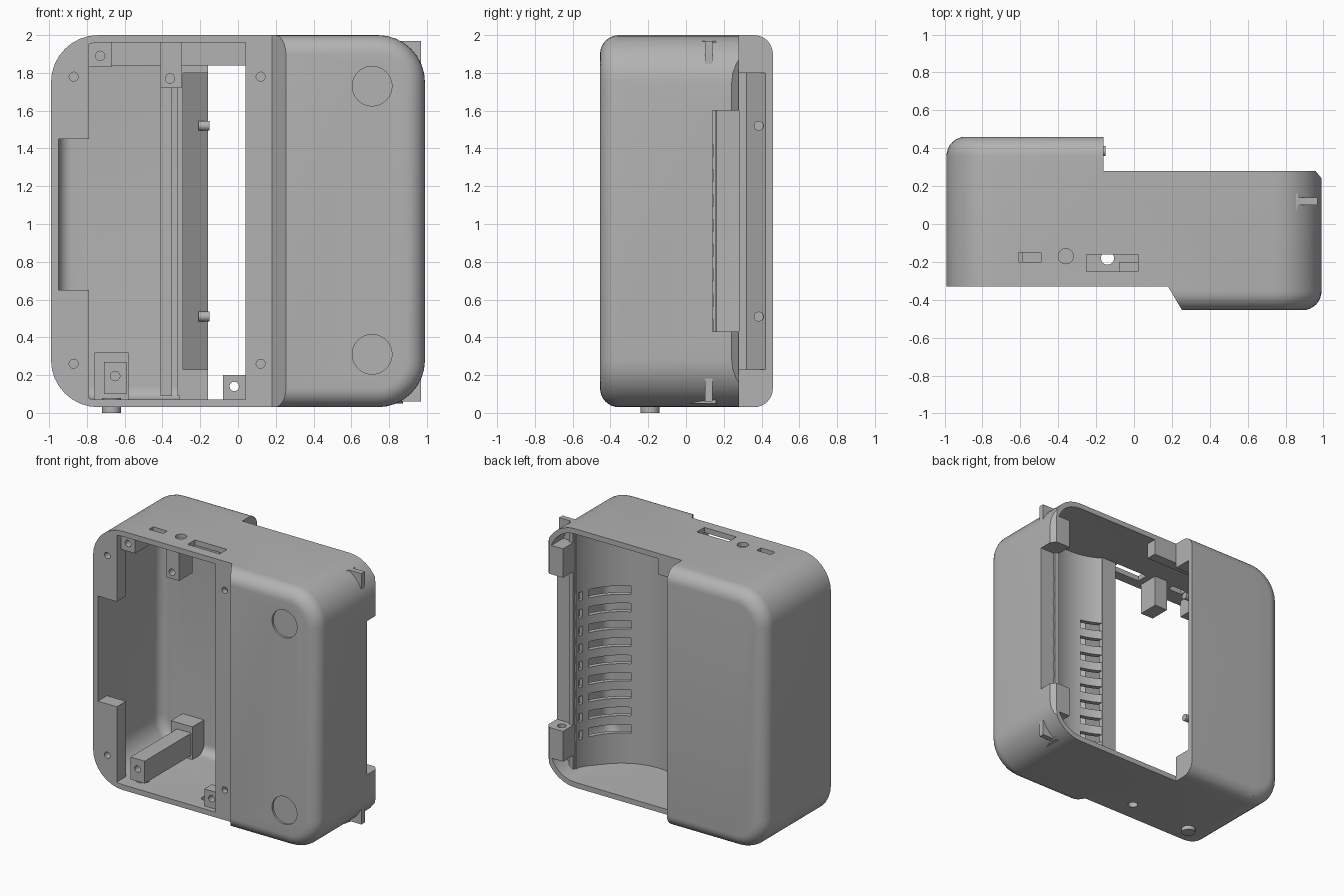
import bpy, bmesh
from math import sin, cos, pi, radians

cube = bpy.data.objects.get("Cube")
if cube:
    bpy.data.objects.remove(cube, do_unlink=True)

grey = bpy.data.materials.new("plain grey")
grey.use_nodes = True
grey.diffuse_color = (0.45, 0.45, 0.45, 1)
grey.node_tree.nodes["Principled BSDF"].inputs["Base Color"].default_value = (0.45, 0.45, 0.45, 1)


def make(name, bm):
    bmesh.ops.recalc_face_normals(bm, faces=bm.faces)
    me = bpy.data.meshes.new(name)
    bm.to_mesh(me)
    bm.free()
    me.materials.append(grey)
    ob = bpy.data.objects.new(name, me)
    bpy.context.collection.objects.link(ob)
    return ob


def loft(name, loops):
    """Skin a stack of matching closed loops and cap both ends."""
    bm = bmesh.new()
    rows = [[bm.verts.new(p) for p in loop] for loop in loops]
    n = len(rows[0])
    for a, b in zip(rows, rows[1:]):
        for i in range(n):
            j = (i + 1) % n
            bm.faces.new((a[i], a[j], b[j], b[i]))
    bm.faces.new(rows[0])
    bm.faces.new(rows[-1][::-1])
    return make(name, bm)


def prism(name, outline, z0, z1):
    return loft(name, [[(x, y, z) for x, y in outline] for z in (z0, z1)])


def box(name, x0, x1, y0, y1, z0, z1):
    return prism(name, [(x0, y0), (x1, y0), (x1, y1), (x0, y1)], z0, z1)


def cyl(name, centre, r, half, axis="Z", sides=24):
    def point(a, t):
        u, v = r * cos(a), r * sin(a)
        d = {"X": (t, u, v), "Y": (u, t, v), "Z": (u, v, t)}[axis]
        return tuple(c + e for c, e in zip(centre, d))
    return loft(name, [[point(2 * pi * i / sides, t) for i in range(sides)]
                       for t in (-half, half)])


def rounded_slab(name, x, z0, z1, y0, y1, r, fillet, steps=8):
    def loop(y, inset):
        rr, pts = r - inset, []
        for q, (sx, top) in enumerate([(1, 1), (-1, 1), (-1, 0), (1, 0)]):
            cx, cz = sx * (x - r), (z1 - r) if top else (z0 + r)
            for k in range(steps + 1):
                a = (q + k / steps) * pi / 2
                pts.append((cx + rr * cos(a), y, cz + rr * sin(a)))
        return pts
    front = [(fillet * (1 - cos(k / steps * pi / 2)), fillet * (1 - sin(k / steps * pi / 2)))
             for k in range(steps + 1)]
    loops = [loop(y0 + dy, fillet - fillet * sin(pi / 2 * k / steps))
             for k, (dy, _) in enumerate(front)]
    loops += [loop(y1 - dy, fillet - fillet * sin(pi / 2 * k / steps))
              for k, (dy, _) in reversed(list(enumerate(front)))]
    return loft(name, loops)


def cut(target, *cutters):
    for c in cutters:
        m = target.modifiers.new("cut", "BOOLEAN")
        m.operation, m.solver, m.object = "DIFFERENCE", "EXACT", c
        bpy.context.view_layer.objects.active = target
        bpy.ops.object.modifier_apply(modifier=m.name)
        bpy.data.objects.remove(c, do_unlink=True)


def smooth(ob):
    bpy.ops.object.select_all(action="DESELECT")
    ob.select_set(True)
    bpy.context.view_layer.objects.active = ob
    bpy.ops.object.shade_smooth_by_angle(angle=radians(30))


# Cavity, leaving the front lips solid
cavity = rounded_slab("cavity", 0.95, 0.07, 1.96, -0.41, 0.42, 0.21, 0.07)
cut(cavity,
    prism("front_guard", [(0.04, -0.6), (0.04, -0.29), (0.21, -0.29), (0.30, -0.45), (0.30, -0.6)], 0, 2.1),
    box("lip_guard_low", -1.1, -0.79, -0.6, -0.22, 0, 0.65),
    box("lip_guard_high", -1.1, -0.79, -0.6, -0.22, 1.45, 2.1))

# Stepped outer case: open front on one half, open back on the other
case = rounded_slab("case", 0.99, 0.03, 2.0, -0.455, 0.46, 0.25, 0.1)
cut(case,
    prism("front_step", [(-1.2, -0.33), (0.18, -0.33), (0.28, -0.50), (0.28, -0.6), (-1.2, -0.6)], -0.1, 2.1),
    box("back_step", -0.16, 1.2, 0.28, 0.6, -0.1, 2.1),
    cavity,
    box("side_notch", 0.9, 1.1, 0.14, 0.4, 0.43, 1.6),
    prism("edge_chamfer", [(1.0, 0.23), (1.0, 0.29), (0.95, 0.29)], 0.15, 1.9))

# Ports, screw holes and round foot recesses
cut(case,
    box("port_small", -0.61, -0.49, -0.2, -0.15, 1.9, 2.1),
    box("port_wide", -0.25, 0.02, -0.25, -0.16, 1.9, 2.1),
    cyl("port_round", (-0.36, -0.17, 2), 0.04, 0.1),
    cyl("floor_hole", (-0.14, -0.18, 0.03), 0.035, 0.1))
for z in (0.26, 1.78):
    for x in (-0.87, 0.12):
        cut(case, cyl("screw_hole", (x, -0.33, z), 0.024, 0.08, "Y", 16))
for z in (0.31, 1.73):
    cut(case, cyl("foot_recess", (0.71, -0.455, z), 0.105, 0.015, "Y", 40))
smooth(case)

# Curved trough behind the closed front, with rows of vents
CX, CY, R = 0.4, 0.2, 0.44


def arc(r, a0, a1, n=24):
    return [(CX + r * cos(radians(a0 + (a1 - a0) * i / n)),
             CY + r * sin(radians(a0 + (a1 - a0) * i / n))) for i in range(n + 1)]


trough = prism("trough", arc(R, -125, -5, 32) + arc(R + 0.035, -5, -125, 32), 0.05, 1.97)
for i in range(9):
    z = 0.3 + 0.132 * i
    for a0, a1 in ((-63, -24), (-17, -7), (-123, -102)):
        cut(trough, prism("vent", arc(R - 0.05, a0, a1, 8) + arc(R + 0.1, a1, a0, 8), z, z + 0.065))
smooth(trough)
box("trough_rim", 0.83, 0.97, 0.10, 0.14, 0.06, 1.97)
box("trough_ledge", 0.04, 0.16, -0.20, -0.16, 0.06, 1.97)
box("trough_side_wall", 0.04, 0.08, -0.31, -0.17, 0.06, 1.97)

# Corner blocks beside the side notch
low = box("corner_block_low", 0.84, 0.96, 0.12, 0.28, 0.2, 0.43)
cut(low, cyl("block_hole", (0.9, 0.21, 0.43), 0.03, 0.08))
box("corner_block_high", 0.84, 0.96, 0.12, 0.28, 1.6, 1.82)

# Sloping guide at the inner edge of the closed back
prism("guide", [(-0.32, 0.43), (-0.32, 0.28), (-0.29, 0.28), (-0.29, 0.32), (-0.16, 0.42), (-0.16, 0.43)], 0.09, 1.93)
box("guide_end_low", -0.31, -0.16, 0.28, 0.42, 0.06, 0.23)
box("guide_end_high", -0.31, -0.16, 0.28, 0.42, 1.80, 1.97)
box("inner_rib", -0.41, -0.35, 0.36, 0.44, 0.09, 1.93)
for z in (0.51, 1.52):
    smooth(cyl("guide_peg", (-0.18, 0.385, z), 0.026, 0.03, "X"))

# Mounting parts inside the front opening
box("top_bar", -0.67, 0.04, 0.2, 0.28, 1.84, 1.97)
bar = box("support_bar", -0.71, -0.59, -0.28, 0.3, 0.10, 0.27)
box("support_plate", -0.76, -0.58, 0.28, 0.43, 0.06, 0.32)
tab = box("top_tab", -0.41, -0.30, -0.28, -0.12, 1.72, 1.97)
corner = box("top_corner_post", -0.80, -0.67, -0.28, -0.1, 1.83, 1.97)
lug = box("floor_lug", -0.08, 0.05, -0.29, -0.2, 0.06, 0.2)
for ob, x, z in ((bar, -0.65, 0.195), (tab, -0.36, 1.77), (corner, -0.73, 1.89), (lug, -0.02, 0.14)):
    cut(ob, cyl("mount_hole", (x, -0.28, z), 0.025, 0.1, "Y", 16))

# Button under the case
smooth(cyl("button", (-0.67, -0.19, 0.04), 0.05, 0.04))
